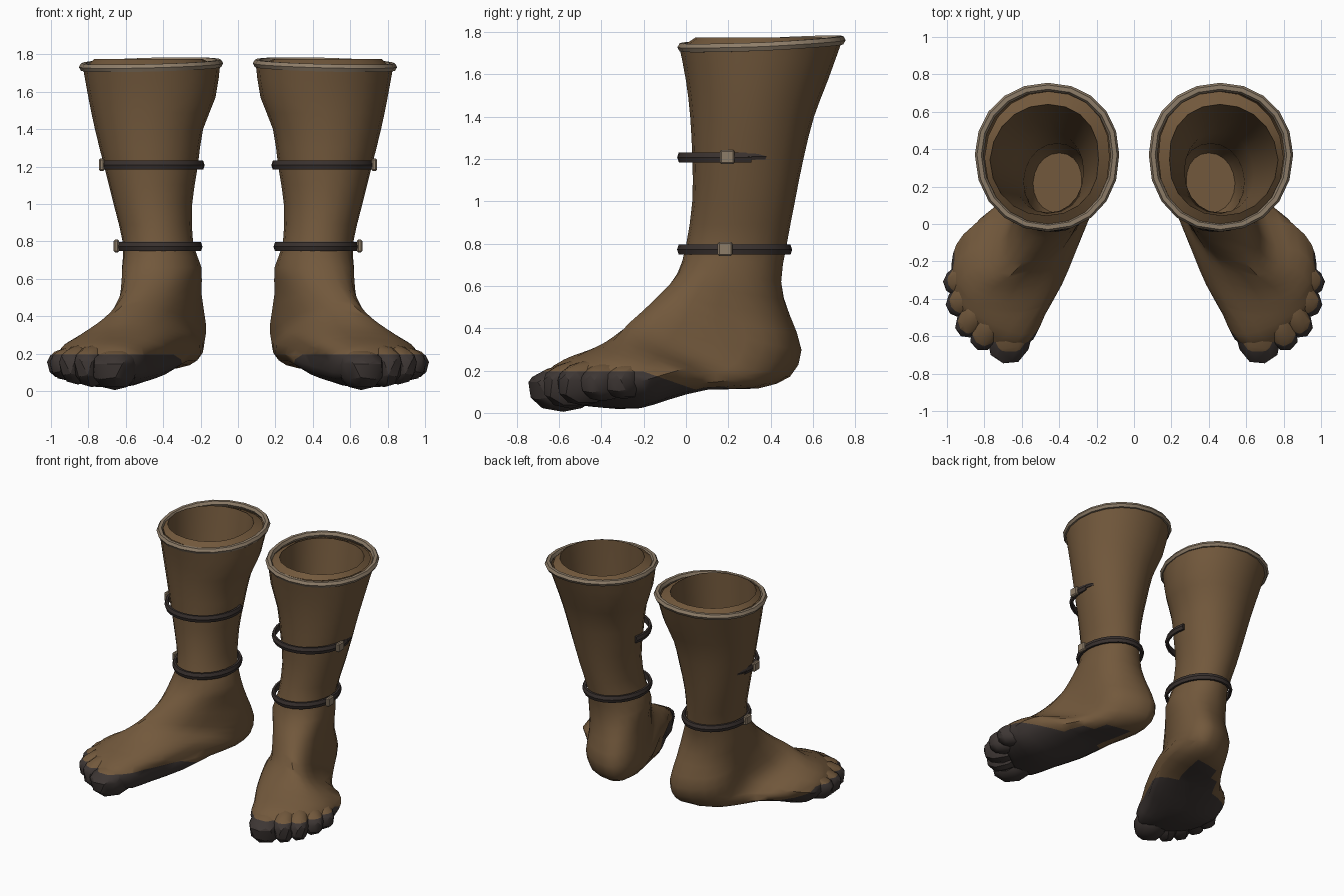
import bpy, bmesh, math
from mathutils import Vector, Matrix

if "Cube" in bpy.data.objects:
    bpy.data.objects.remove(bpy.data.objects["Cube"])


def material(name, rgb):
    m = bpy.data.materials.new(name)
    m.diffuse_color = (*rgb, 1)
    m.use_nodes = True
    m.node_tree.nodes["Principled BSDF"].inputs["Base Color"].default_value = m.diffuse_color
    return m


BROWN = material("brown hide", (0.168, 0.098, 0.045))
DARK = material("dark sole", (0.047, 0.037, 0.034))
STRAP = material("dark strap", (0.041, 0.031, 0.028))
TAN = material("tan trim", (0.27, 0.205, 0.14))


def finish(name, bm, mats, angle=40):
    """Turn a bmesh into a mirrored, shaded object."""
    me = bpy.data.meshes.new(name)
    bm.to_mesh(me)
    bm.free()
    for m in mats:
        me.materials.append(m)
    ob = bpy.data.objects.new(name, me)
    bpy.context.collection.objects.link(ob)
    mod = ob.modifiers.new("mirror", 'MIRROR')
    mod.use_mirror_merge = False
    bpy.ops.object.select_all(action='DESELECT')
    ob.select_set(True)
    bpy.context.view_layer.objects.active = ob
    if angle:
        bpy.ops.object.shade_smooth_by_angle(angle=math.radians(angle))
    return ob


def cat(a, b, c, d, t):
    return 0.5 * (2 * b + (c - a) * t + (2 * a - 5 * b + 4 * c - d) * t * t
                  + (3 * b - a - 3 * c + d) * t ** 3)


def section(pts, power=0.95, n=20):
    """Closed rounded section through front, outer, back and inner points."""
    c = (pts[1] + pts[3]) / 2
    out = []
    for i in range(n):
        q, r = divmod(i * 4 / n, 1)
        a, b = pts[int(q)], pts[(int(q) + 1) % 4]
        t = r * math.pi / 2
        out.append(c + (a - c) * max(0, math.cos(t)) ** power
                   + (b - c) * math.sin(t) ** power)
    return out


def bridge(bm, loops):
    for a, b in zip(loops, loops[1:]):
        for i in range(len(a)):
            j = (i + 1) % len(a)
            bm.faces.new((a[i], a[j], b[j], b[i]))


def paint_sole(bm):
    """Cut along the sole line and darken the faces below it."""
    for co, no in (((0, 0, .195), (0, 0, 1)), ((0, 0.03, .115), (0, .08, .23))):
        bmesh.ops.bisect_plane(bm, geom=bm.verts[:] + bm.edges[:] + bm.faces[:],
                               plane_co=co, plane_no=no)
    for f in bm.faces:
        p = f.calc_center_median()
        low = p.z < .195 and .08 * (p.y - .03) + .23 * (p.z - .115) < 0
        f.material_index = int(low or p.z < .118)


def level(z, cx, fy, ox, by, ix):
    """Horizontal leg ring: height, centre x, front y, outer x, back y, inner x."""
    m = (fy + by) / 2
    return [V((cx, fy, z)), V((ox, m, z)), V((cx - .01, by, z)), V((ix, m, z))]


V = Vector
leg = [(1.57, .46, .0, .80, .67, .12), (1.4, .47, .02, .765, .605, .187),
       (1.2, .47, .03, .715, .555, .215), (1.0, .46, .03, .665, .515, .245),
       (.79, .43, .0, .615, .475, .24)]
rings = [[V((.46, -.03, 1.725)), V((.83, .37, 1.735)), V((.46, .74, 1.765)), V((.095, .37, 1.75))]]
rings += [level(*r) for r in leg]
# ankle and foot rings fan round the heel towards the toes: front, outer, back, inner
foot = [
    ((.43, -.04, .66), (.62, .19, .66), (.41, .45, .62), (.195, .22, .66)),
    ((.46, -.11, .57), (.615, .15, .51), (.40, .48, .46), (.195, .26, .52)),
    ((.51, -.19, .48), (.61, .16, .38), (.40, .525, .30), (.172, .31, .36)),
    ((.56, -.25, .43), (.63, .11, .28), (.40, .47, .17), (.178, .26, .27)),
    ((.61, -.31, .385), (.71, .03, .24), (.42, .34, .115), (.205, .11, .25)),
    ((.66, -.38, .335), (.86, -.01, .21), (.48, .10, .11), (.27, -.03, .24)),
    ((.70, -.46, .295), (.95, -.11, .18), (.56, -.1, .06), (.355, -.22, .2)),
    ((.74, -.51, .27), (.975, -.21, .15), (.65, -.25, .02), (.455, -.42, .17)),
    ((.77, -.56, .24), (.975, -.30, .14), (.69, -.40, .025), (.52, -.58, .14)),
    ((.81, -.585, .20), (.965, -.38, .13), (.74, -.48, .04), (.61, -.655, .12))]
rings += [[V(p) for p in r] for r in foot]
powers = [.97] * 6 + [.9, .82, .74, .72, .78, .85, .88, .88, .88, .88]

# leg and foot skin, open at the top
bm = bmesh.new()
secs = [section(r, p) for r, p in zip(rings, powers)]
loops = []
for i in range(len(secs) - 1):
    quad = [secs[max(0, min(len(secs) - 1, i + k))] for k in (-1, 0, 1, 2)]
    for t in (0, .5):
        loops.append([bm.verts.new(cat(*p, t)) for p in zip(*quad)])
loops.append([bm.verts.new(p) for p in secs[-1]])
bridge(bm, loops)
bm.faces.new(loops[-1])
bmesh.ops.recalc_face_normals(bm, faces=bm.faces)
paint_sole(bm)
finish("leg_and_foot", bm, (BROWN, DARK))

# inner lining: raised lip inside the rim, then a wall down to a floor
inner = [level(1.745, .46, .0, .80, .71, .13), level(1.775, .47, .045, .77, .64, .19),
         level(1.4, .47, .05, .73, .57, .22), level(1.0, .46, .06, .64, .49, .27),
         level(.7, .42, .03, .59, .43, .25), level(.4, .42, .0, .57, .42, .24),
         level(.3, .41, .06, .54, .38, .28)]
bm = bmesh.new()
loops = [[bm.verts.new(p) for p in section(r)] for r in inner]
bridge(bm, loops)
bm.faces.new(loops[-1])
bmesh.ops.recalc_face_normals(bm, faces=bm.faces)
bmesh.ops.reverse_faces(bm, faces=bm.faces)
finish("lining", bm, (BROWN,))

# toes: centre, half sizes (across, along), top, bottom, direction in degrees
toes = [((.658, -.58, .145), (.118, .17), .085, .14, 14),
        ((.78, -.545, .155), (.078, .14), .09, .135, 24),
        ((.855, -.485, .155), (.075, .135), .09, .12, 32),
        ((.905, -.395, .155), (.078, .115), .08, .10, 42),
        ((.925, -.295, .155), (.075, .10), .075, .09, 52)]
for k, (c, s, top, bottom, a) in enumerate(toes):
    bm = bmesh.new()
    bmesh.ops.create_icosphere(bm, subdivisions=2, radius=1)
    for v in bm.verts:
        x, y, z = (math.copysign(abs(q) ** .82, q) for q in v.co)
        v.co = x * s[0], y * s[1], z * (top if z > 0 else bottom)
        v.co.z += .18 * v.co.y if z > 0 else 0
    bm.transform(Matrix.Translation(c) @ Matrix.Rotation(math.radians(a), 4, 'Z'))
    paint_sole(bm)
    finish(f"toe_{k + 1}", bm, (BROWN, DARK), 25)


def sweep(name, path, profile, mat, closed, centre):
    """Sweep a (outward, up) profile along a path round a centre."""
    bm = bmesh.new()
    rows = []
    for p in path:
        d = V((p.x - centre[0], p.y - centre[1], 0)).normalized()
        rows.append([bm.verts.new(p + d * u + V((0, 0, v))) for u, v in profile])
    pairs = list(zip(rows, rows[1:])) + ([(rows[-1], rows[0])] if closed else [])
    n = len(profile)
    for a, b in pairs:
        for i in range(n):
            bm.faces.new((a[i], a[(i + 1) % n], b[(i + 1) % n], b[i]))
    if not closed:
        bm.faces.new(rows[0])
        bm.faces.new(rows[-1])
    bmesh.ops.recalc_face_normals(bm, faces=bm.faces)
    finish(name, bm, (mat,), 30)


# rolled rim round the opening
rim = section([V((.46, -.018, 1.728)), V((.828, .37, 1.732)), V((.46, .732, 1.762)),
               V((.102, .37, 1.752))])
hexagon = [(.023 * math.cos(i * math.pi / 3), .023 * math.sin(i * math.pi / 3)) for i in range(6)]
sweep("rim", rim, hexagon, TAN, True, (.46, .36))


def arc(cx, cy, rx, ry, z, a0, a1, n):
    return [V((cx + rx * math.cos(a), cy + ry * math.sin(a), z)) for a in
            (math.radians(a0 + (a1 - a0) * i / n) for i in range(n + 1))]


# straps: the lower is a full loop, the upper wraps only the front
band = [(-.012, -.024), (.004, -.024), (.012, 0), (.004, .024), (-.012, .024)]
sweep("lower_strap", arc(.42, .23, .218, .26, .772, 0, 345, 23), band, STRAP, True, (.42, .23))
sweep("upper_strap", arc(.455, .25, .265, .28, 1.208, -195, 12, 16), band, STRAP, False, (.455, .25))
tail = [(u * .6, v * .6) for u, v in band]
sweep("upper_strap_tail", arc(.455, .25, .268, .30, 1.212, 8, 25, 3), tail, STRAP, False, (.455, .25))

# buckles on the outer side
for name, loc in (("upper_buckle", (.728, .195, 1.21)), ("lower_buckle", (.65, .185, .775))):
    bm = bmesh.new()
    bmesh.ops.create_cube(bm, size=1, matrix=Matrix.Translation(loc) @ Matrix.Diagonal((.03, .07, .068, 1)))
    bmesh.ops.bevel(bm, geom=bm.edges[:], offset=.008, segments=1, affect='EDGES')
    finish(name, bm, (TAN,), 0)
